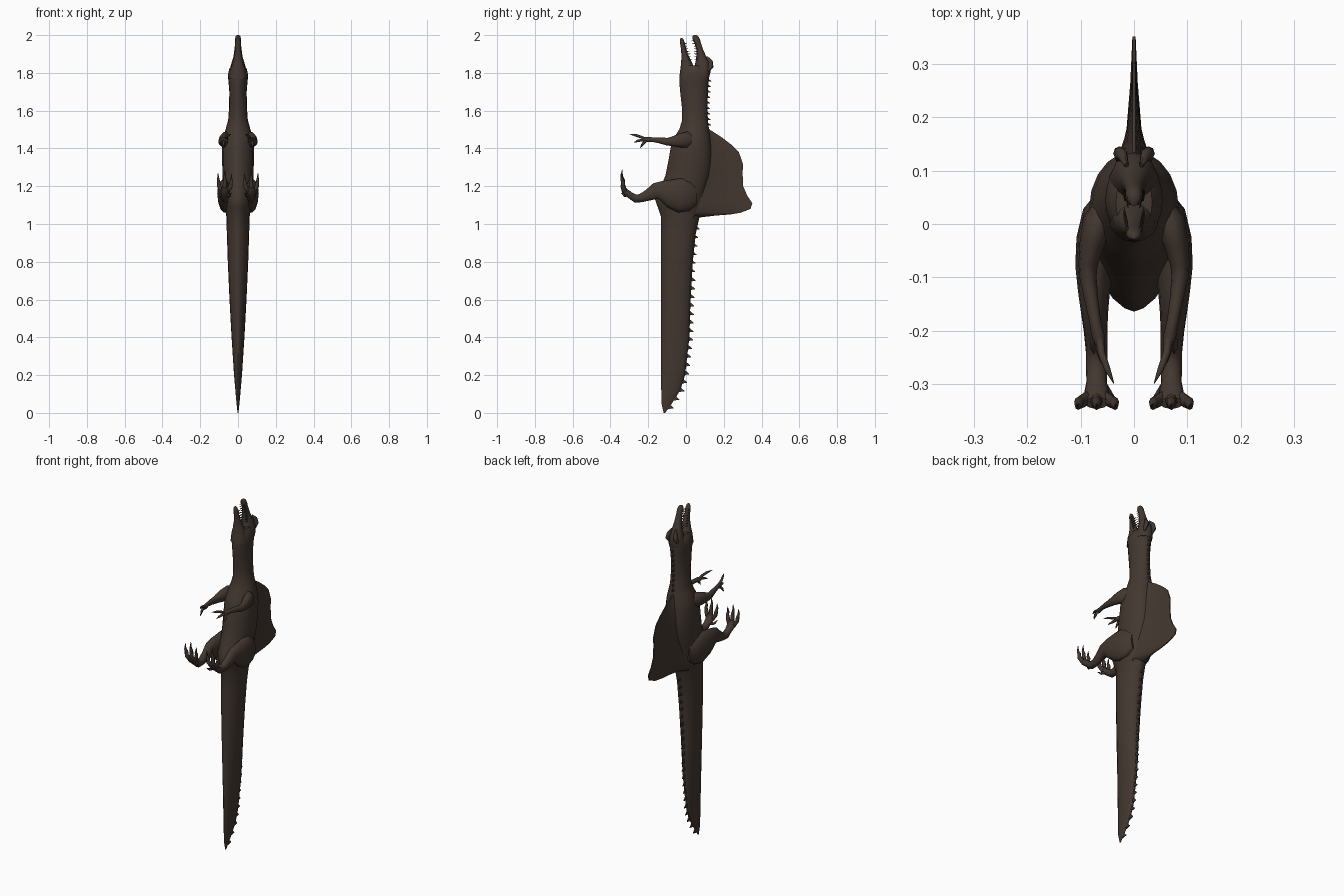
import bpy, bmesh, math
from mathutils import Vector

hide = bpy.data.materials.new("dark brown hide")
hide.diffuse_color = (0.056, 0.039, 0.030, 1)


def finish(name, bm, mirror=False, angle=50):
    """Turn a bmesh into a smooth shaded object, optionally mirrored over x."""
    bmesh.ops.recalc_face_normals(bm, faces=bm.faces)
    me = bpy.data.meshes.new(name)
    bm.to_mesh(me)
    bm.free()
    me.materials.append(hide)
    ob = bpy.data.objects.new(name, me)
    bpy.context.collection.objects.link(ob)
    if mirror:
        ob.modifiers.new("mirror", "MIRROR").use_mirror_merge = False
    bpy.ops.object.select_all(action="DESELECT")
    ob.select_set(True)
    bpy.context.view_layer.objects.active = ob
    bpy.ops.object.shade_smooth_by_angle(angle=math.radians(angle))
    return ob


def skin(bm, rings):
    """Bridge rings of points and cap both ends."""
    vs = [[bm.verts.new(p) for p in r] for r in rings]
    n = len(vs[0])
    for a, b in zip(vs, vs[1:]):
        for i in range(n):
            j = (i + 1) % n
            bm.faces.new((a[i], a[j], b[j], b[i]))
    bm.faces.new(vs[0][::-1])
    bm.faces.new(vs[-1])


def upright(bm, sections, sides=18, pinch=1.0):
    """Loft along z from (z, front y, back y, half width); pinch makes the belly a keel."""
    rings = []
    for z, y0, y1, w in sections:
        ring = []
        for k in range(sides):
            t = 2 * math.pi * k / sides
            s, c = math.sin(t), math.cos(t)
            p = pinch if c < 0 else 1.0
            ring.append((w * math.copysign(abs(s) ** p, s), (y0 + y1) / 2 + c * (y1 - y0) / 2, z))
        rings.append(ring)
    skin(bm, rings)


def tube(bm, path, sides=10):
    """Limb along (x, y, z, x radius, other radius)."""
    pts = [Vector(p[:3]) for p in path]
    rings = []
    for i, p in enumerate(path):
        d = (pts[min(i + 1, len(pts) - 1)] - pts[max(i - 1, 0)]).normalized()
        u = (Vector((1, 0, 0)) - d * d.x).normalized()
        v = d.cross(u)
        rings.append([pts[i] + u * p[3] * math.cos(a) + v * p[4] * math.sin(a)
                      for a in (2 * math.pi * k / sides for k in range(sides))])
    skin(bm, rings)


# Tail, trunk, neck and back of the skull
body = [(0.0, -.118, -.11, .002), (.05, -.13, -.075, .008), (.12, -.131, -.03, .014),
        (.2, -.132, -.005, .021), (.4, -.132, .018, .034), (.6, -.132, .024, .045),
        (.8, -.132, .036, .054), (.95, -.132, .052, .059), (1.04, -.133, .072, .062),
        (1.09, -.15, .085, .07), (1.13, -.164, .095, .077), (1.19, -.135, .112, .08),
        (1.26, -.108, .13, .082), (1.33, -.094, .138, .084), (1.41, -.08, .137, .084),
        (1.46, -.062, .13, .078), (1.5, -.036, .122, .066), (1.55, -.02, .116, .052),
        (1.62, -.022, .113, .047), (1.7, -.031, .116, .046), (1.75, -.035, .12, .05),
        (1.785, -.034, .124, .054), (1.82, -.03, .118, .047), (1.84, -.02, .1, .034)]
bm = bmesh.new()
upright(bm, body, 20, 1.25)
finish("body", bm)

# Open jaws
bm = bmesh.new()
upright(bm, [(1.78, .03, .124, .048), (1.825, .042, .134, .042), (1.855, .05, .128, .034),
             (1.885, .055, .108, .025), (1.92, .055, .092, .02), (1.955, .046, .08, .016),
             (1.98, .034, .073, .016), (1.995, .034, .064, .012), (2.0, .042, .056, .005)], 14)
finish("upper_jaw", bm)
bm = bmesh.new()
upright(bm, [(1.77, -.034, .05, .046), (1.82, -.03, .046, .04), (1.85, -.026, .034, .03),
             (1.89, -.024, .014, .02), (1.93, -.027, .0, .015), (1.96, -.032, -.006, .015),
             (1.978, -.031, -.014, .01), (1.984, -.028, -.02, .004)], 14)
finish("lower_jaw", bm)

# Brow ridges over the eyes
bm = bmesh.new()
tube(bm, [(.026, .115, 1.81, .006, .008), (.027, .132, 1.835, .012, .014),
          (.022, .13, 1.86, .01, .012), (.014, .11, 1.885, .004, .005)], 8)
finish("brow_ridge", bm, True)

# Teeth along both jaws
bm = bmesh.new()
for i in range(8):
    z = 1.87 + i * .014
    x = .018 - i * .001
    yu = .056 - max(0, z - 1.92) * .3
    yl = .02 - (z - 1.87) * .32
    tube(bm, [(x, yu + .006, z, .003, .004), (x, yu - .013, z + .003, .0005, .0005)], 5)
    if z < 1.965:
        tube(bm, [(x, yl - .008, z, .003, .004), (x, yl + .012, z + .003, .0005, .0005)], 5)
finish("teeth", bm, True)

# Back sail: wide root blending into the trunk, thin at the edge
sail = [(1.035, .075), (1.045, .16), (1.05, .23), (1.06, .29), (1.08, .342), (1.11, .351),
        (1.15, .324), (1.2, .303), (1.26, .3), (1.32, .301), (1.38, .28), (1.42, .24),
        (1.46, .188), (1.5, .125), (1.515, .11)]
rings = []
for z, e in sail:
    b = .04 + .04 * min(1, (z - 1.035) / .25)
    m = b + (e - b) * .42
    rings.append([(-.045, b, z), (-.014, m, z), (-.007, m + (e - m) * .5, z), (-.003, e, z),
                  (.003, e, z), (.007, m + (e - m) * .5, z), (.014, m, z), (.045, b, z)])
bm = bmesh.new()
skin(bm, rings)
finish("back_sail", bm)


def back_at(z):
    for a, b in zip(body, body[1:]):
        if a[0] <= z <= b[0]:
            return a[2] + (b[2] - a[2]) * (z - a[0]) / (b[0] - a[0])


# Row of spikes down the tail and the neck
bm = bmesh.new()
for start, count, step, size in ((.035, 22, .045, .02), (1.53, 9, .029, .013)):
    for i in range(count):
        z = start + i * step
        y = back_at(z)
        h = size * (.7 if z > .75 and size > .015 else 1)
        tip = z - h * .5
        skin(bm, [[(-.006, y - .012, z - h * .7), (.006, y - .012, z - h * .7),
                   (.006, y - .012, z + h), (-.006, y - .012, z + h)],
                  [(-.001, y + h, tip - .002), (.001, y + h, tip - .002),
                   (.001, y + h, tip + .002), (-.001, y + h, tip + .002)]])
finish("back_spikes", bm, angle=30)

# Hind legs: thigh, shin and foot
bm = bmesh.new()
tube(bm, [(.05, .055, 1.15, .02, .05), (.058, .02, 1.15, .038, .082), (.068, -.03, 1.152, .04, .094),
          (.073, -.08, 1.163, .037, .078), (.075, -.125, 1.175, .03, .056),
          (.074, -.16, 1.175, .026, .044), (.072, -.2, 1.153, .022, .031),
          (.07, -.24, 1.137, .02, .023), (.07, -.268, 1.135, .02, .022),
          (.07, -.295, 1.152, .019, .018), (.07, -.325, 1.175, .025, .017),
          (.07, -.335, 1.195, .022, .012)], 14)
finish("hind_leg", bm, True)

# Toes and claws
bm = bmesh.new()
for dx, h in ((-.03, .085), (0, .108), (.03, .09)):
    x = .07 + dx
    tube(bm, [(.07 + dx * .4, -.322, 1.168, .011, .013), (x, -.334, 1.168 + h * .35, .011, .012),
              (x + dx * .1, -.333, 1.168 + h * .6, .009, .01), (x + dx * .15, -.341, 1.168 + h * .8, .006, .007),
              (x + dx * .2, -.338, 1.18 + h, .001, .001)], 8)
tube(bm, [(.06, -.3, 1.155, .009, .009), (.043, -.325, 1.15, .007, .007),
          (.036, -.345, 1.165, .001, .001)], 8)
finish("toes", bm, True)

# Arms
bm = bmesh.new()
tube(bm, [(.05, .04, 1.44, .02, .03), (.066, .005, 1.445, .03, .045), (.078, -.035, 1.442, .024, .036),
          (.086, -.075, 1.437, .018, .025), (.086, -.1, 1.436, .016, .02),
          (.08, -.14, 1.443, .013, .016), (.073, -.18, 1.447, .011, .012),
          (.067, -.21, 1.447, .012, .014), (.063, -.225, 1.446, .009, .01)], 12)
finish("arm", bm, True)

# Fingers with long claws
bm = bmesh.new()
for x, y, z in ((.038, -.298, 1.476), (.05, -.275, 1.432), (.075, -.243, 1.403)):
    a, t = Vector((.066, -.205, 1.446)), Vector((x, y, z))
    p, q = a.lerp(t, .4) + Vector((.006, 0, .004)), a.lerp(t, .7) + Vector((.004, 0, .004))
    tube(bm, [(*a, .008, .009), (*p, .007, .007), (*q, .006, .007), (*t, .001, .001)], 8)
finish("fingers", bm, True)
